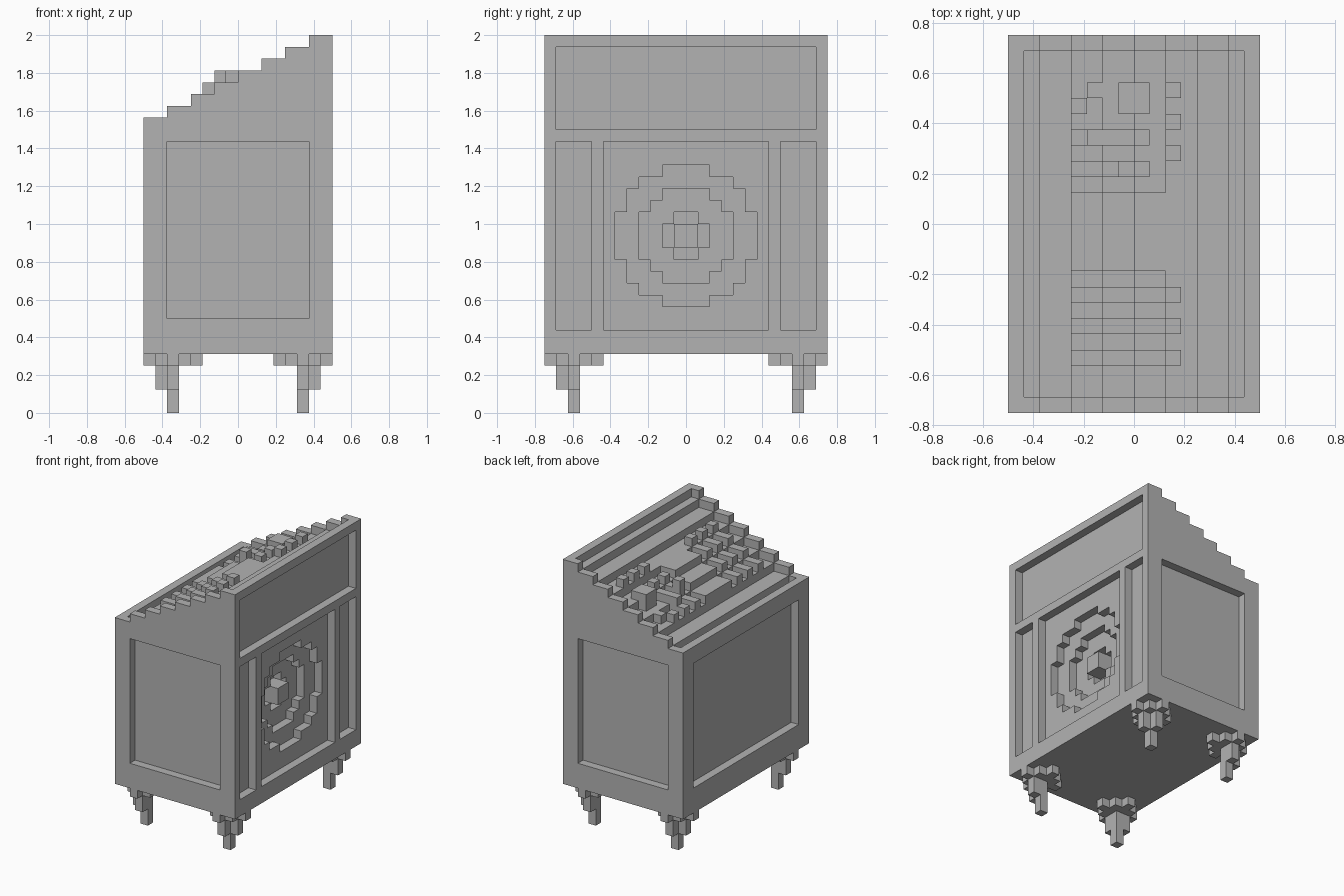
import bpy
import bmesh

cube = bpy.data.objects.get("Cube")
if cube:
    bpy.data.objects.remove(cube, do_unlink=True)

U = 1 / 16  # size of one block

grey = bpy.data.materials.new("plain grey")
grey.use_nodes = True
COLOUR = (0.45, 0.45, 0.45, 1)
grey.diffuse_color = COLOUR
grey.node_tree.nodes["Principled BSDF"].inputs["Base Color"].default_value = COLOUR


def part(name, pieces):
    """One object from prisms: (outline, axis, low, high), all in blocks."""
    bm = bmesh.new()
    for outline, axis, low, high in pieces:
        place = {"x": lambda p, t: (t, p[0], p[1]),
                 "y": lambda p, t: (p[0], t, p[1]),
                 "z": lambda p, t: (p[0], p[1], t)}[axis]
        ends = [[bm.verts.new([c * U for c in place(p, t)]) for p in outline]
                for t in (low, high)]
        bm.faces.new(ends[0])
        bm.faces.new(ends[1])
        for i in range(len(outline)):
            bm.faces.new((ends[0][i - 1], ends[0][i], ends[1][i], ends[1][i - 1]))
    bmesh.ops.recalc_face_normals(bm, faces=bm.faces)
    mesh = bpy.data.meshes.new(name)
    bm.to_mesh(mesh)
    bm.free()
    mesh.materials.append(grey)
    obj = bpy.data.objects.new(name, mesh)
    bpy.context.collection.objects.link(obj)
    return obj


def rect(a0, a1, b0, b1):
    return [(a0, b0), (a1, b0), (a1, b1), (a0, b1)]


def box(x0, x1, y0, y1, z0, z1):
    return (rect(x0, x1, y0, y1), "z", z0, z1)


def floor_at(x):
    return 24 + (x + 8) // 2


def stairs(x0, x1, lift, base):
    """Side outline following the sloping, stepped top."""
    xs = [x0] + [x for x in range(x0 + 1, x1) if x % 2 == 0] + [x1]
    points = [(x0, base)]
    for a, b in zip(xs, xs[1:]):
        points += [(a, floor_at(a) + lift), (b, floor_at(a) + lift)]
    return points + [(x1, base)]


def disc(corners, cx, cy):
    """Blocky round outline from the outer corners of one quarter."""
    quarter = [corners[0]]
    for (a, b), (c, d) in zip(corners, corners[1:]):
        quarter += [(a, d), (c, d)]
    back = quarter[::-1]
    ring = (quarter + [(a, -b) for a, b in back]
            + [(-a, -b) for a, b in quarter] + [(-a, b) for a, b in back])
    return [(cx + a, cy + b) for a, b in ring]


def cut(target, piece):
    cutter = part("cutter", [piece])
    cutter.hide_render = True
    mod = target.modifiers.new("cut", "BOOLEAN")
    mod.operation = "DIFFERENCE"
    mod.solver = "EXACT"
    mod.object = cutter
    bpy.context.view_layer.objects.active = target
    bpy.ops.object.modifier_apply(modifier=mod.name)
    bpy.data.objects.remove(cutter, do_unlink=True)


# Cabinet with stepped top, sunk one block inside its rim
cabinet = part("cabinet", [(stairs(-8, 8, 1, 5), "y", -12, 12)])
cut(cabinet, (stairs(-7, 7, 0, 36), "y", -11, 11))

# Sunk panels on the two ends and the low side
for low, high in ((-13, -11), (11, 13)):
    cut(cabinet, (rect(-6, 6, 8, 23), "y", low, high))
cut(cabinet, (rect(-10, 10, 8, 23), "x", -9, -7))

# Sunk panels on the tall side
for y0, y1, z0, z1 in ((-11, 11, 24, 31), (-11, -8, 7, 23),
                       (-7, 7, 7, 23), (8, 11, 7, 23)):
    cut(cabinet, (rect(y0, y1, z0, z1), "x", 7, 9))

# Round cone, deeper towards the middle, with a cap
cone = (([(2, 6), (4, 5), (5, 4), (6, 2)], 6),
        ([(2, 4), (3, 3), (4, 2)], 5),
        ([(1, 2), (2, 1)], 4))
for corners, depth in cone:
    cut(cabinet, (disc(corners, 0, 15), "x", depth, depth + 1.5))
part("cone_cap", [box(3.5, 6, -1, 1, 14, 16)])


# Controls on the sloping top
def raised(x0, x1, y0, y1, lift=1):
    return (stairs(x0, x1, lift, floor_at(x0) - 0.5), "y", y0, y1)


part("centre_plate", [raised(-4, 2, -3, 2)])
part("long_keys", [raised(-4, 3, y, y + 1) for y in (-9, -7, -5)])
part("short_keys", [raised(2, 3, y, y + 1) for y in (4, 6, 8)])
part("slider_rails", [raised(-4, 1, y, y + 1) for y in (3, 5)])
part("slider_handles", [raised(-2, -1, 3, 4, 2), raised(-3, -2, 5, 6, 2)])
part("pegs", [raised(-4, -3, 7, 8), raised(-3, -2, 8, 9)])
part("knob", [box(-1, 1, 7, 9, 26.5, 29)])

# Legs: stepped collar, outward brackets and a thin foot
for x_name, sx in (("left", 1), ("right", -1)):
    for y_name, sy in (("front", -1), ("back", 1)):
        cx, cy = sx * 5.5, sy * 9.5
        collar = disc([(0.5, 2.5), (1.5, 1.5), (2.5, 0.5)], cx, cy)
        part(f"{y_name}_{x_name}_leg", [
            (collar, "z", 4, 5),
            box(cx - 0.5, cx + 0.5, cy - 0.5, cy + 0.5, 0, 4),
            box(cx + sx - 0.5, cx + sx + 0.5, cy - 0.5, cy + 0.5, 2, 4),
            box(cx - 0.5, cx + 0.5, cy + sy - 0.5, cy + sy + 0.5, 2, 4)])
